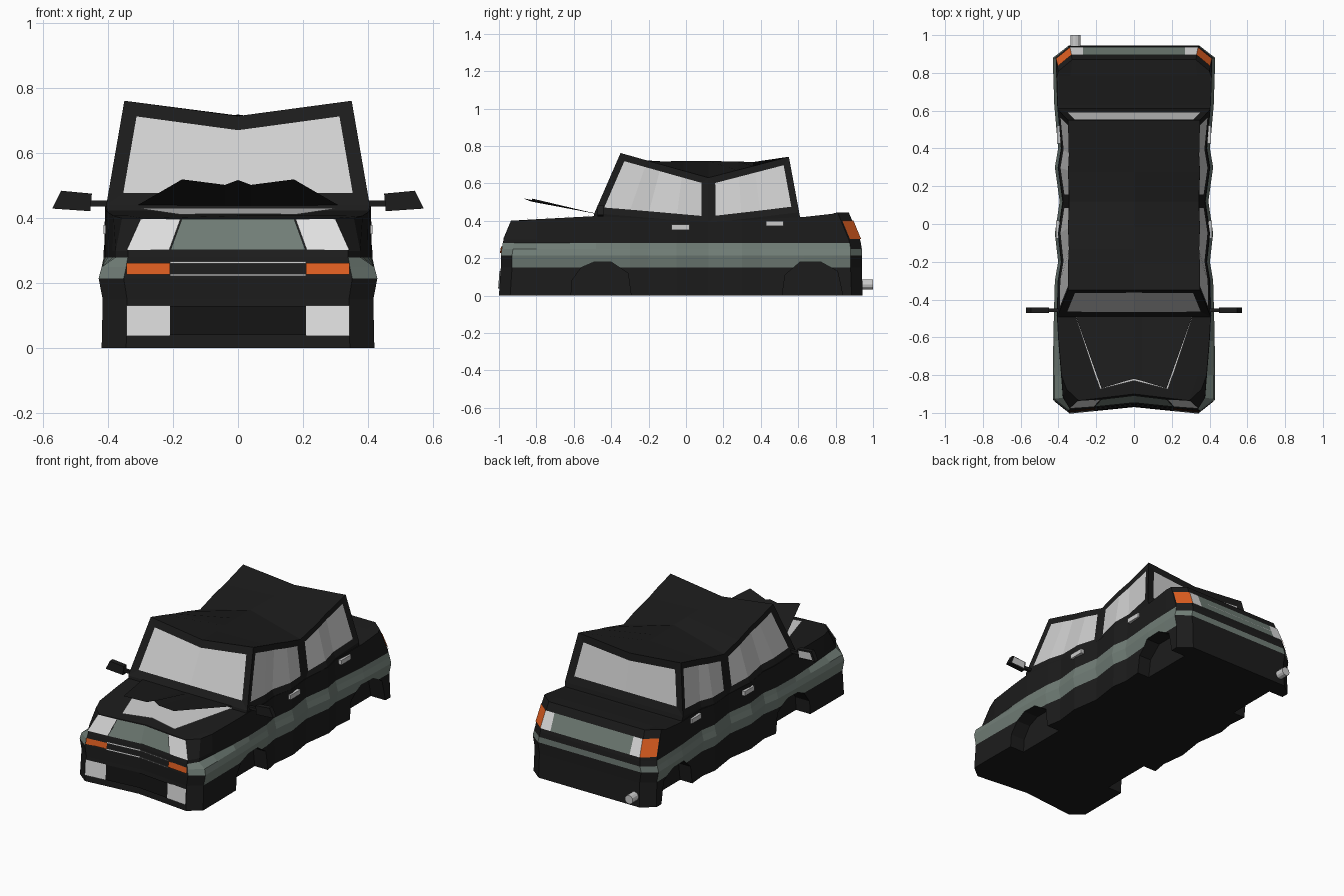
import bpy, bmesh
from mathutils import Matrix

cube = bpy.data.objects.get("Cube")
if cube:
    bpy.data.objects.remove(cube)


def material(name, r, g, b):
    m = bpy.data.materials.new(name)
    m.use_nodes = True
    m.diffuse_color = (r, g, b, 1)
    m.node_tree.nodes["Principled BSDF"].inputs["Base Color"].default_value = (r, g, b, 1)
    return m


DARK = material("dark paint", .0115, .0115, .0115)
BLACK = material("black plastic", .007, .007, .007)
TRIM = material("grey green trim", .165, .208, .184)
GLASS = material("pale glass", .63, .63, .63)
LAMP = material("white lamp", .75, .75, .75)
AMBER = material("amber lamp", .75, .115, .015)
METAL = material("bright metal", .6, .6, .6)


def lerp(table, t):
    """Piecewise linear lookup in a list of (position, value)."""
    if t <= table[0][0]:
        return table[0][1]
    for (a, va), (b, vb) in zip(table, table[1:]):
        if t <= b:
            return va + (vb - va) * (t - a) / (b - a)
    return table[-1][1]


def finish(name, bm, *mats):
    me = bpy.data.meshes.new(name)
    bm.to_mesh(me)
    bm.free()
    for m in mats:
        me.materials.append(m)
    ob = bpy.data.objects.new(name, me)
    bpy.context.collection.objects.link(ob)
    return ob


def lattice(dims, pos):
    """Surface of a subdivided box; returns the mesh and faces keyed by (axis, end, cell)."""
    bm, verts, faces = bmesh.new(), {}, {}

    def vert(idx):
        if idx not in verts:
            verts[idx] = bm.verts.new(pos(*idx))
        return verts[idx]

    for axis in range(3):
        a, b = [n for n in range(3) if n != axis]
        for end in (0, dims[axis]):
            for p in range(dims[a]):
                for q in range(dims[b]):
                    ring = []
                    for dp, dq in ((0, 0), (1, 0), (1, 1), (0, 1)):
                        idx = [end] * 3
                        idx[a], idx[b] = p + dp, q + dq
                        ring.append(vert(tuple(idx)))
                    faces[axis, end > 0, p, q] = bm.faces.new(ring)
    bmesh.ops.recalc_face_normals(bm, faces=bm.faces)
    return bm, faces


def polygons(name, mat, polys, mirror=True):
    """Flat polygons, repeated on the other side."""
    bm = bmesh.new()
    for poly in polys:
        bm.faces.new([bm.verts.new(p) for p in poly])
        if mirror:
            bm.faces.new([bm.verts.new((-x, y, z)) for x, y, z in reversed(poly)])
    return finish(name, bm, mat)


def prism(bm, ring, offset):
    """Closed prism from a polygon and an offset vector."""
    low = [bm.verts.new(p) for p in ring]
    high = [bm.verts.new([c + o for c, o in zip(p, offset)]) for p in ring]
    bm.faces.new(low)
    bm.faces.new(high)
    for i in range(len(ring)):
        j = (i + 1) % len(ring)
        bm.faces.new((low[i], low[j], high[j], high[i]))
    bmesh.ops.recalc_face_normals(bm, faces=bm.faces)


# Body shape: dented side widths, top line, and the two end profiles
WIDTH = [(-.8, .42), (-.62, .418), (-.48, .415), (-.3, .41), (-.2, .393), (-.05, .41),
         (.12, .385), (.3, .41), (.4, .393), (.63, .413), (.78, .418)]
TOP = [(-.95, .4), (-.48, .425), (.12, .395), (.63, .42), (.9, .45)]
TAPER = [(-.95, .9), (-.5, 1)]
LEVELS = [0, .15, .215, .25, .28, .3]
BULGE = [1, .992, 1.022, 1, .985, .985]
FRONT_Y = [-1, -.99, -.99, -.985, -.98, -.975, -.935]
REAR_Y = [.945, .94, .94, .94, .935, .93, .87]
FRONT_CURVE = [(0, .035), (.82, 0), (1, .06)]
REAR_CURVE = [(0, 0), (.82, 0), (1, -.06)]
COLS = [-1, -.82, 0, .82, 1]
ROWS = [None] + [y for y, w in WIDTH] + [None]
LAST = len(ROWS) - 1


def end_levels(front):
    return LEVELS + [.4 if front else .445]


def end_width(front, z):
    return .42 * lerp(list(zip(end_levels(front), BULGE + [.85 if front else .95])), z)


def end_y(front, u, z):
    ys, curve = (FRONT_Y, FRONT_CURVE) if front else (REAR_Y, REAR_CURVE)
    return lerp(list(zip(end_levels(front), ys)), z) + lerp(curve, abs(u))


def body_point(i, j, k):
    u = COLS[i]
    outer = abs(u) == 1 and k > 3
    if j in (0, LAST):
        front = j == 0
        z = end_levels(front)[k]
        narrow = .91 if outer and front and k < 6 else 1
        return (u * end_width(front, z) * narrow, end_y(front, u, z), z)
    y = ROWS[j]
    narrow = lerp(TAPER, y) if outer else 1
    return (u * lerp(WIDTH, y) * (BULGE + [.98])[k] * narrow, y, (LEVELS + [lerp(TOP, y)])[k])


bm, faces = lattice((4, LAST, 6), body_point)
for (axis, far, p, q), f in faces.items():
    side = axis == 0 and q in (1, 2, 3)
    corner = axis == 1 and not far and p in (0, 3) and q in (2, 3)
    rear_stripe = axis == 1 and far and q == 2
    f.material_index = int(side or corner or rear_stripe)
body = finish("car_body", bm, DARK, TRIM)

# Wheel arches cut into the sides
ARCHES = [[(-.62, -.1), (-.61, .08), (-.56, .15), (-.49, .18), (-.4, .18), (-.31, .12), (-.28, -.1)],
          [(.5, -.1), (.53, .11), (.61, .18), (.72, .18), (.81, .13), (.86, -.1)]]
bm = bmesh.new()
for arch in ARCHES:
    for s in (1, -1):
        prism(bm, [(s * .32, y, z) for y, z in arch], (s * .2, 0, 0))
cutter = finish("wheel_arch_cutter", bm, DARK)
cutter.hide_render = True
mod = body.modifiers.new("wheel arches", 'BOOLEAN')
mod.operation, mod.solver, mod.object = 'DIFFERENCE', 'EXACT', cutter
bpy.context.view_layer.update()
graph = bpy.context.evaluated_depsgraph_get()
cut_mesh = bpy.data.meshes.new_from_object(body.evaluated_get(graph))
body.modifiers.clear()
body.data = cut_mesh
bpy.data.objects.remove(cutter)

# Cabin with a sill, a sagging roof and inset windows
CABIN = [-.48, -.3, -.2, -.05, .12, .3, .4, .62]
SILL = [(-.48, .44), (.12, .388), (.62, .445)]
ROOF_SIDE = [(-.35, .762), (.12, .63), (.55, .742)]
ROOF_MID = [(-.35, .715), (.1, .72), (.55, .71)]


def cabin_point(i, j, k):
    u, y = i - 1, CABIN[j]
    w = lerp(WIDTH, y)
    if k == 0:
        return (u * w * .95, y - .02 * (j == 0), lerp(TOP, y) - .05)
    if k == 1:
        return (u * w * .978, y - .01 * (j == 0) - .015 * (j == 7), lerp(SILL, y))
    ry = lerp([(-.48, -.35), (.12, .12), (.62, .55)], y)
    return (u * (.35 - .25 * (.413 - min(w, .413))), ry, lerp(ROOF_SIDE if u else ROOF_MID, ry))


bm, faces = lattice((2, len(CABIN) - 1, 2), cabin_point)
panes = [([faces[1, far, p, 1] for p in (0, 1)], .045) for far in (False, True)]
for far in (False, True):
    for span in (range(4), range(4, 7)):
        panes.append(([faces[0, far, p, 1] for p in span], .036))
for region, frame in panes:
    bmesh.ops.inset_region(bm, faces=region, thickness=frame, depth=-.006, use_even_offset=True)
    for f in region:
        f.material_index = 1
finish("cabin", bm, DARK, GLASS)


# Plates lying on the front and rear faces
def end_plate(name, mat, corners, front=True):
    poly = []
    for x, z in corners:
        y = end_y(front, min(x / end_width(front, z), 1), z)
        poly.append((x, y - .007 if front else y + .007, z))
    polygons(name, mat, [poly])


def box(x0, x1, z0, z1):
    return [(x0, z0), (x1, z0), (x1, z1), (x0, z1)]


end_plate("headlights", LAMP, [(.212, .302), (.343, .302), (.3, .398), (.177, .398)])
end_plate("grille", TRIM, [(0, .302), (.208, .302), (.173, .398), (0, .398)])
end_plate("front_indicators", AMBER, box(.21, .343, .227, .262))
end_plate("bumper_lamps", LAMP, box(.21, .343, .038, .132))
end_plate("bumper_opening", BLACK, box(0, .21, .04, .13))
for z in (.225, .264):
    end_plate("front_trim_line", METAL, box(0, .21, z - .003, z + .003))
end_plate("tail_panel", TRIM, box(0, .27, .303, .4), False)
end_plate("tail_lamps", LAMP, [(.27, .303), (.339, .303), (.331, .4), (.27, .4)], False)
end_plate("rear_indicators", AMBER, [(.339, .303), (.413, .303), (.403, .4), (.331, .4)], False)
end_plate("tail_trim_line", METAL, box(0, .27, .35, .354), False)

# Pale engine bay cover with the bent bonnet sprung open above it
polygons("engine_bay", GLASS, [[(.31, -.485, .431), (.18, -.875, .412),
                                (0, -.83, .414), (0, -.485, .431)]])
polygons("bonnet", DARK, [
    [(.315, -.47, .437), (.172, -.87, .52), (.04, -.83, .503), (.04, -.47, .435)],
    [(.04, -.47, .435), (.04, -.83, .503), (0, -.82, .518), (0, -.47, .435)]])

# Door mirrors and handles
for s, label in ((1, "left"), (-1, "right")):
    bm = bmesh.new()
    shell = [(.455, .422), (.572, .43), (.545, .485), (.45, .476)]
    prism(bm, [(s * x, -.472, z) for x, z in shell], (0, .03, 0))
    prism(bm, [(s * x, -.465, z) for x, z in box(.38, .46, .437, .455)], (0, .018, 0))
    finish(label + "_mirror", bm, DARK)
    glass = [(.465, .43), (.556, .436), (.538, .477), (.46, .47)]
    polygons(label + "_mirror_glass", METAL, [[(s * x, -.438, z) for x, z in glass]], False)
    for y, z in ((-.03, .365), (.475, .385)):
        bm = bmesh.new()
        x = s * (lerp(WIDTH, y) * .983 + .004)
        bmesh.ops.create_cube(bm, size=1, matrix=Matrix.Translation((x, y, z))
                              @ Matrix.Diagonal((.02, .095, .028, 1)))
        finish(label + "_door_handle", bm, METAL)

# Exhaust pipe
bm = bmesh.new()
bmesh.ops.create_cone(bm, cap_ends=True, segments=12, radius1=.027, radius2=.027, depth=.08,
                      matrix=Matrix.Translation((-.31, .96, .06)) @ Matrix.Rotation(1.5708, 4, 'X'))
finish("exhaust_pipe", bm, METAL)
